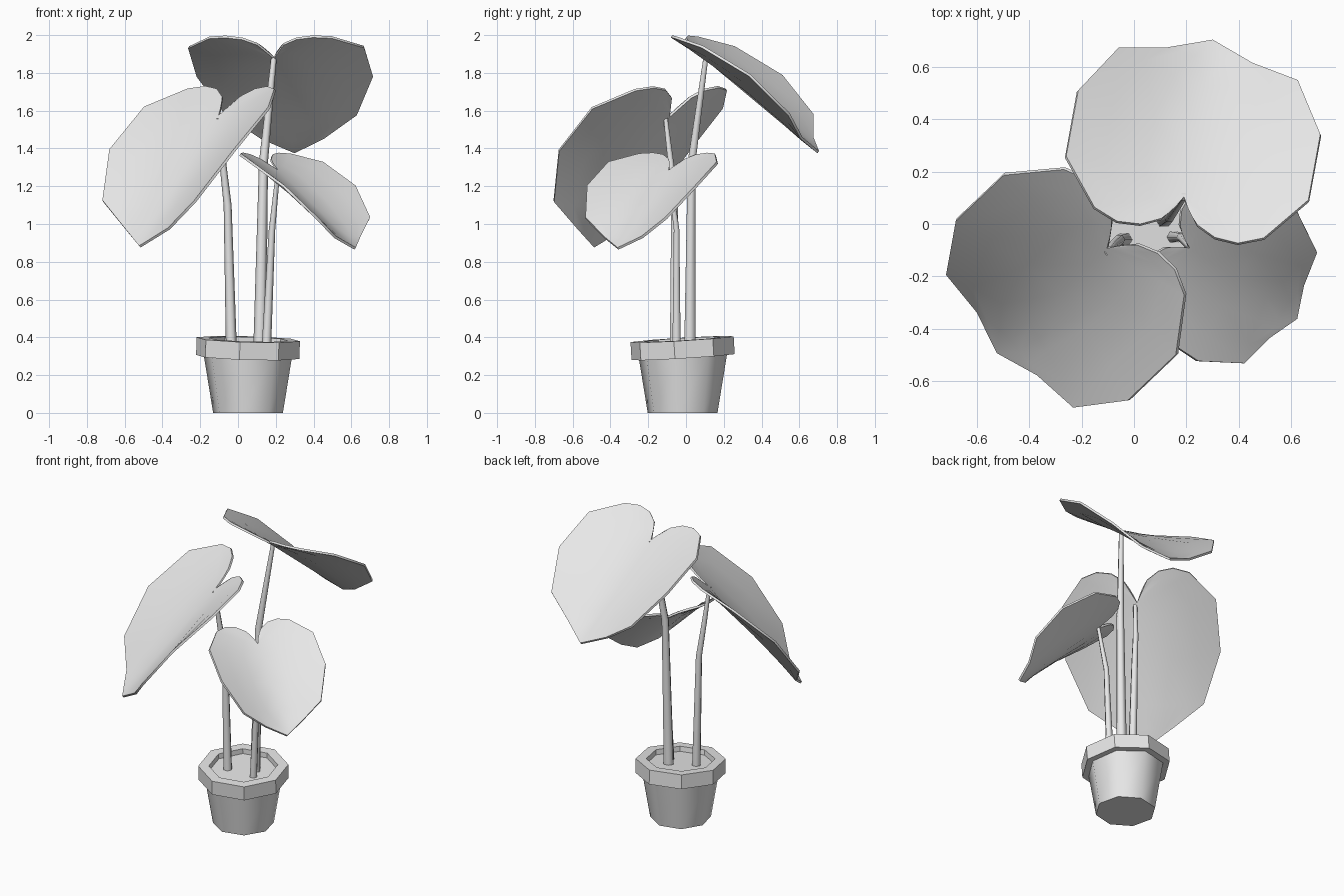
import bpy, bmesh, math
from mathutils import Vector

cube = bpy.data.objects.get("Cube")
if cube:
    bpy.data.objects.remove(cube, do_unlink=True)

grey = bpy.data.materials.new("plain_grey")
grey.use_nodes = True
grey.diffuse_color = (0.8, 0.8, 0.8, 1)
grey.node_tree.nodes["Principled BSDF"].inputs["Base Color"].default_value = (0.8, 0.8, 0.8, 1)

POT_CENTRE = Vector((0.053, -0.018, 0))


def finish(name, bm, smooth_angle=None, thickness=0):
    """Turn a bmesh into a shaded object."""
    bmesh.ops.remove_doubles(bm, verts=bm.verts, dist=0.0005)
    mesh = bpy.data.meshes.new(name)
    bm.to_mesh(mesh)
    bm.free()
    mesh.materials.append(grey)
    obj = bpy.data.objects.new(name, mesh)
    bpy.context.collection.objects.link(obj)
    bpy.ops.object.select_all(action='DESELECT')
    obj.select_set(True)
    bpy.context.view_layer.objects.active = obj
    if thickness:
        mod = obj.modifiers.new("thickness", 'SOLIDIFY')
        mod.thickness = thickness
        mod.offset = 0
        bpy.ops.object.modifier_apply(modifier=mod.name)
    if smooth_angle:
        bpy.ops.object.shade_smooth_by_angle(angle=math.radians(smooth_angle))
    return obj


def bridge(bm, rings, closed=True):
    """Join successive rings of vertices with quads."""
    for a, b in zip(rings, rings[1:]):
        n = len(a)
        for i in range(n if closed else n - 1):
            j = (i + 1) % n
            bm.faces.new((a[i], a[j], b[j], b[i]))


def lathe(name, profile, smooth_angle=None, loop=False, caps=False):
    """Eight-sided turned part from (radius, height) points."""
    bm = bmesh.new()
    rings = []
    for r, z in profile:
        angles = [math.radians(45 * k - 9) for k in range(8)]
        rings.append([bm.verts.new((r * math.cos(a), r * math.sin(a), z)) for a in angles])
    bridge(bm, rings + rings[:1] if loop else rings)
    if caps:
        bm.faces.new(rings[0])
        bm.faces.new(rings[-1])
    bmesh.ops.recalc_face_normals(bm, faces=bm.faces)
    obj = finish(name, bm, smooth_angle)
    obj.location = POT_CENTRE
    return obj


def stem(name, points, radii):
    """Tapered six-sided tube through the given points."""
    bm = bmesh.new()
    points = [Vector(p) for p in points]
    rings = []
    for i, (p, r) in enumerate(zip(points, radii)):
        d = (points[min(i + 1, len(points) - 1)] - points[max(i - 1, 0)]).normalized()
        x = Vector((0, 1, 0)).cross(d).normalized()
        y = d.cross(x)
        rings.append([bm.verts.new(p + r * (math.cos(k * math.pi / 3) * x + math.sin(k * math.pi / 3) * y))
                      for k in range(6)])
    bridge(bm, rings)
    bm.faces.new(rings[0])
    bm.faces.new(rings[-1])
    bmesh.ops.recalc_face_normals(bm, faces=bm.faces)
    finish(name, bm, 65)


# Half heart outline: across, along, lift, and where its row meets the midrib
HEART = [(0, 0, 0, 0), (.07, -.12, -.005, 0), (.145, -.166, -.005, 0), (.235, -.177, 0, 0),
         (.33, -.145, .02, .02), (.472, .021, .09, .12), (.472, .315, .135, .34),
         (.35, .59, .095, .56), (.167, .695, .02, .69), (0, .789, 0, .789)]
HEART_LENGTH = 0.789


def leaf(name, notch, tip, normal, width, cup):
    """Cupped heart leaf from its stem notch to its tip."""
    notch, tip, n = Vector(notch), Vector(tip), Vector(normal)
    along = tip - notch
    n = (n - n.project(along)).normalized()
    across = along.normalized().cross(n)
    bm = bmesh.new()
    for side in (1, -1):
        rows = []
        for u, v, w, mid in HEART:
            row = []
            for t in (0, 0.35, 0.7, 1):
                p = notch + across * (side * width * u * t)
                p += along * ((mid + (v - mid) * t) / HEART_LENGTH)
                p += n * (cup * w * t ** 1.5)
                row.append(bm.verts.new(p))
            rows.append(row)
        bridge(bm, rows, closed=False)
    bmesh.ops.remove_doubles(bm, verts=bm.verts, dist=0.0005)
    bmesh.ops.recalc_face_normals(bm, faces=bm.faces)
    finish(name, bm, 45, thickness=0.014)


# Pot, slightly tilted rim, and soil
lathe("pot_body", [(.187, 0), (.238, .31)], smooth_angle=50, caps=True)
rim = lathe("pot_rim", [(.277, -.047), (.277, .047), (.212, .047), (.205, -.047)], loop=True)
soil = lathe("soil", [(.215, -.02), (.215, 0)], caps=True)
for part, height in ((rim, .343), (soil, .357)):
    part.location.z = height
    part.rotation_euler = (.06, .03, 0)

# Stems
stem("tall_stem", [(.115, .02, .34), (.135, .03, 1.33), (.19, .105, 1.88)], (.034, .024, .015))
stem("right_stem", [(-.035, -.06, .34), (-.055, -.06, 1.1), (-.08, -.08, 1.32), (-.1, -.108, 1.56)],
     (.029, .021, .018, .013))
stem("left_stem", [(.15, -.05, .34), (.18, -.05, .97), (.212, -.09, 1.28)], (.025, .017, .011))

# Leaves
leaf("top_leaf", (.19, .10, 1.88), (.30, .70, 1.38), (.111, .624, .775), 1.0, 1.0)
leaf("right_leaf", (-.10, -.09, 1.57), (-.52, -.49, .88), (-.54, -.52, .66), 1.01, 1.1)
leaf("left_leaf", (.21, -.09, 1.28), (.62, -.36, .87), (.55, -.36, .77), .73, .8)
